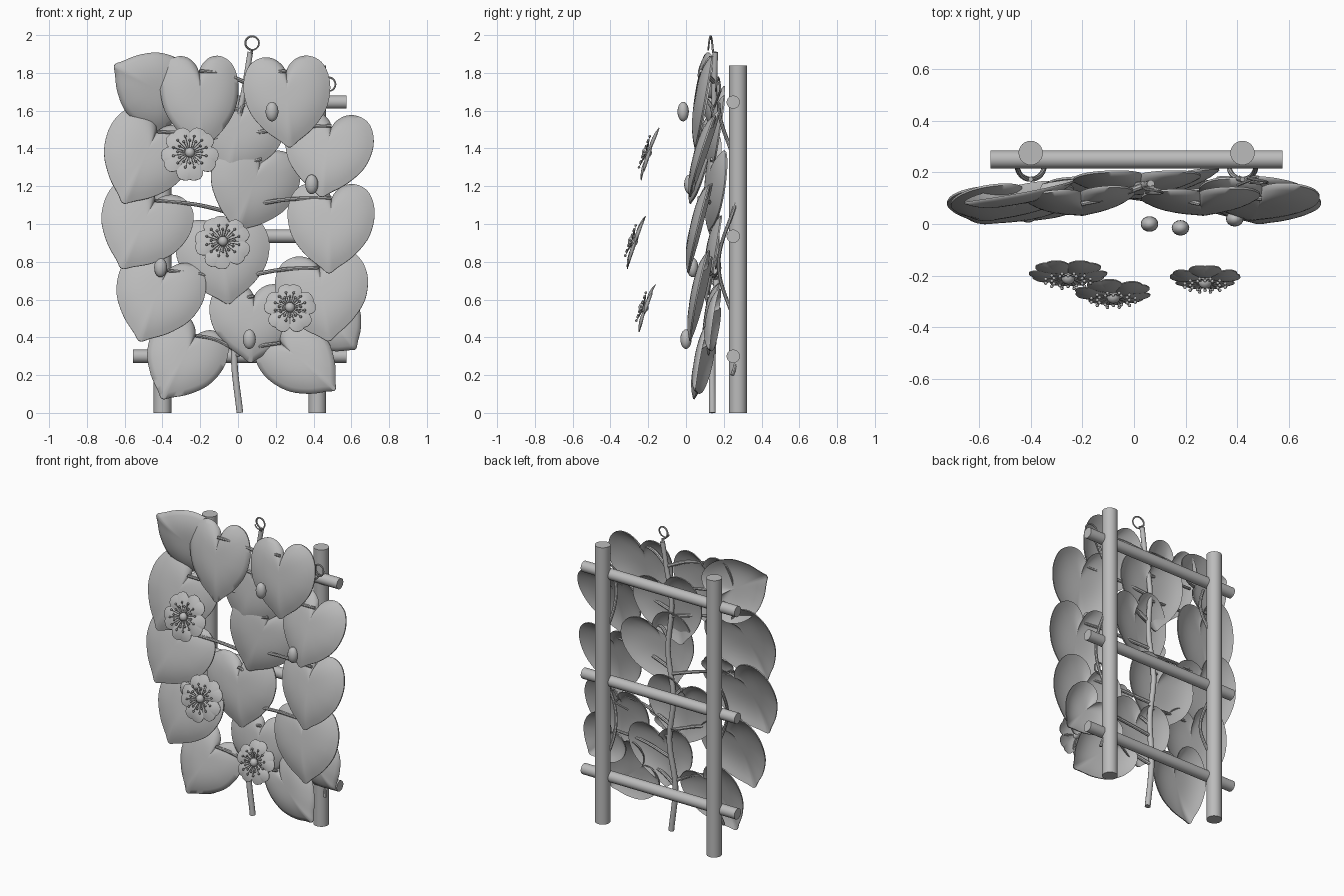
import bpy, bmesh, math
from mathutils import Vector, Matrix

if "Cube" in bpy.data.objects:
    bpy.data.objects.remove(bpy.data.objects["Cube"])

grey = bpy.data.materials.new("plain_grey")
grey.diffuse_color = (0.5, 0.5, 0.5, 1)
grey.use_nodes = True
grey.node_tree.nodes["Principled BSDF"].inputs["Base Color"].default_value = grey.diffuse_color


def finish(name, bm, angle=40):
    bmesh.ops.recalc_face_normals(bm, faces=bm.faces)
    me = bpy.data.meshes.new(name)
    bm.to_mesh(me)
    bm.free()
    ob = bpy.data.objects.new(name, me)
    bpy.context.collection.objects.link(ob)
    me.materials.append(grey)
    bpy.ops.object.select_all(action='DESELECT')
    ob.select_set(True)
    bpy.context.view_layer.objects.active = ob
    bpy.ops.object.shade_smooth_by_angle(angle=math.radians(angle))
    return ob


def spline(pts, steps):
    """Smooth points through the given control points."""
    pts = [Vector(p) for p in pts]
    ext = [2 * pts[0] - pts[1]] + pts + [2 * pts[-1] - pts[-2]]
    out = []
    for i in range(len(pts) - 1):
        a, b, c, d = ext[i:i + 4]
        for s in range(steps):
            t = s / steps
            out.append(0.5 * (2 * b + (c - a) * t + (2 * a - 5 * b + 4 * c - d) * t * t
                              + (3 * b - a - 3 * c + d) * t ** 3))
    return out + [pts[-1]]


def tube(bm, path, r0, r1=None, sides=10):
    r1 = r0 if r1 is None else r1
    rings, n = [], len(path)
    up = None
    for i, p in enumerate(path):
        d = (path[min(i + 1, n - 1)] - path[max(i - 1, 0)]).normalized()
        if up is None:
            up = d.orthogonal().normalized()
        up = (up - d * up.dot(d)).normalized()
        side = d.cross(up)
        r = r0 + (r1 - r0) * i / (n - 1)
        rings.append([bm.verts.new(p + r * (up * math.cos(a) + side * math.sin(a)))
                      for a in (k * math.tau / sides for k in range(sides))])
    for a, b in zip(rings, rings[1:]):
        for k in range(sides):
            j = (k + 1) % sides
            bm.faces.new((a[k], a[j], b[j], b[k]))
    bm.faces.new(rings[0])
    bm.faces.new(rings[-1])


def ball(bm, loc, size, seg=12):
    bmesh.ops.create_uvsphere(bm, u_segments=seg, v_segments=seg // 2 + 2, radius=1,
                              matrix=Matrix.Translation(loc) @ Matrix.Diagonal((*size, 1)))


def sheet(bm, outline, centre, matrix, height, rings=8, thick=0.008):
    """Domed thin sheet filling a closed outline, with a front and a back skin."""
    skins = []
    for off in (0, -thick):
        rows = []
        for k in range(1, rings + 1):
            t = k / rings
            rows.append([bm.verts.new(matrix @ Vector((*(centre + (p - centre) * t),
                         height(t, centre + (p - centre) * t) + off))) for p in outline])
        mid = bm.verts.new(matrix @ Vector((*centre, height(0, centre) + off)))
        n = len(outline)
        for i in range(n):
            j = (i + 1) % n
            bm.faces.new((mid, rows[0][i], rows[0][j]))
            for a, b in zip(rows, rows[1:]):
                bm.faces.new((a[i], b[i], b[j], a[j]))
        skins.append(rows[-1])
    for i in range(len(outline)):
        j = (i + 1) % len(outline)
        bm.faces.new((skins[0][i], skins[1][i], skins[1][j], skins[0][j]))


# Trellis posts and rails
for name, x in (("left_post", -0.40), ("right_post", 0.42)):
    bm = bmesh.new()
    tube(bm, [Vector((x, 0.275, 0)), Vector((x, 0.275, 1.84))], 0.047, sides=24)
    finish(name, bm)
for name, z in (("lower_rail", 0.30), ("middle_rail", 0.935), ("upper_rail", 1.645)):
    bm = bmesh.new()
    tube(bm, [Vector((-0.555, 0.25, z)), Vector((0.575, 0.25, z))], 0.035, sides=20)
    finish(name, bm)

# Main vine stem
stem = spline([(0.01, 0.14, 0), (-0.02, 0.14, 0.3), (0.01, 0.16, 0.6), (-0.02, 0.16, 0.9),
               (0.02, 0.16, 1.2), (0, 0.15, 1.5), (0.04, 0.15, 1.75), (0.065, 0.155, 1.91)], 8)
bm = bmesh.new()
tube(bm, stem, 0.018, 0.015, 12)
finish("main_stem", bm)

# Thin side vines winding round the posts
for name, x, s in (("left_side_vine", -0.40, 1), ("right_side_vine", 0.42, -1)):
    bm = bmesh.new()
    tube(bm, [Vector((x + s * 0.052 * math.sin(a), 0.225 - 0.052 * math.cos(a), 1.64 - 1.44 * i / 64))
              for i, a in ((i, i * 1.69 * math.tau / 64) for i in range(65))], 0.010, sides=8)
    finish(name, bm)

# Heart leaves: notch point, tip point, width factor, sideways turn
leaves = [
    ((-0.35, 0.13, 1.66), (-0.65, 0.06, 1.84), 0.95, 0.05),
    ((-0.205, 0.10, 1.81), (-0.195, 0.03, 1.395), 0.83, 0.08),
    ((0.255, 0.10, 1.81), (0.275, 0.03, 1.41), 0.95, 0.04),
    ((0.03, 0.17, 1.63), (-0.055, 0.11, 1.25), 1.05, 0),
    ((-0.43, 0.11, 1.49), (-0.605, 0.0, 1.115), 0.92, 0),
    ((0.495, 0.12, 1.52), (0.44, 0.0, 1.15), 1.0, -0.10),
    ((-0.44, 0.09, 1.125), (-0.615, -0.01, 0.77), 1.0, -0.10),
    ((0.495, 0.09, 1.14), (0.48, -0.01, 0.745), 0.95, -0.05),
    ((-0.375, 0.09, 0.755), (-0.52, 0.0, 0.385), 0.97, -0.10),
    ((0.43, 0.09, 0.77), (0.48, 0.0, 0.385), 1.04, -0.05),
    ((0.125, 0.16, 1.345), (-0.005, 0.10, 0.965), 0.99, 0.15),
    ((-0.09, 0.15, 0.96), (-0.05, 0.09, 0.58), 1.08, 0.03),
    ((0.085, 0.14, 0.62), (0.065, 0.09, 0.27), 1.1, 0),
    ((-0.225, 0.11, 0.41), (-0.40, 0.02, 0.08), 0.92, -0.05),
    ((0.225, 0.11, 0.37), (0.51, 0.025, 0.125), 0.82, 0),
    ((0.44, 0.15, 0.55), (0.62, 0.10, 0.34), 1.0, 0),
]
half = [(0, 0), (0.05, 0.09), (0.17, 0.18), (0.33, 0.195), (0.49, 0.11), (0.58, -0.07), (0.59, -0.29),
        (0.51, -0.54), (0.32, -0.77), (0.12, -0.92), (0.035, -0.99), (0, -1)]
right = spline([(x, y, 0) for x, y in half], 4)
heart = [Vector((p.x, p.y)) for p in right] + [Vector((-p.x, p.y)) for p in right[-2:0:-1]]

for i, (notch, tip, width, turn) in enumerate(leaves):
    notch, tip = Vector(notch), Vector(tip)
    size = (notch - tip).length
    along = (notch - tip).normalized()
    front = Vector((turn, -1, 0))
    front = (front - along * front.dot(along)).normalized()
    across = along.cross(front)
    m = Matrix((across * size * width, along * size, front)).transposed().to_4x4()
    m.translation = notch
    bm = bmesh.new()
    # puffed blade, rolled back at the rim
    sheet(bm, heart, Vector((0, -0.3)), m, lambda t, p: 0.046 * (1 - t ** 3) - 0.018)
    finish(f"leaf_{i + 1}", bm, 60)
    # leaf stalk back to the main stem, arching over the lobe
    root = min(stem, key=lambda p: abs(p.z - notch.z + 0.07))
    mid = (root + notch) / 2 + Vector((0, -0.02, 0.015))
    bm = bmesh.new()
    tube(bm, spline([root, mid, notch - Vector((0, 0.022, 0))], 8), 0.012, 0.009, 8)
    finish(f"leaf_stalk_{i + 1}", bm)

# Blossoms: five petals, a centre and stamens
petal = [(0, 0.1), (0.14, 0.16), (0.36, 0.42), (0.47, 0.68), (0.38, 0.92), (0.14, 1.0), (0, 0.96)]
side = spline([(x, y, 0) for x, y in petal], 3)
petal = [Vector((p.x, p.y)) for p in side] + [Vector((-p.x, p.y)) for p in side[-2:0:-1]]
for i, (loc, radius, turn) in enumerate([((-0.255, -0.198, 1.375), 0.15, 36),
                                         ((-0.08, -0.272, 0.905), 0.147, 20),
                                         ((0.275, -0.215, 0.555), 0.135, 0)]):
    base = Matrix.Translation(loc) @ Matrix.Rotation(math.radians(71), 4, 'X')
    bm = bmesh.new()
    for k in range(5):
        m = base @ Matrix.Rotation(math.radians(turn + 72 * k), 4, 'Z') @ Matrix.Diagonal((radius, radius, 1, 1))
        sheet(bm, petal, Vector((0, 0.55)), m,
              lambda t, p: 0.012 * (1 - t * t) - 0.008 * p.y ** 2, 4, 0.004)
    finish(f"blossom_petals_{i + 1}", bm, 60)
    bm = bmesh.new()
    ball(bm, base @ Vector((0, 0, 0.01)), (0.027, 0.027, 0.027))
    for k in range(24):
        a = k * math.tau / 24
        r = 0.088 if k % 2 else 0.062
        d = Vector((math.cos(a), math.sin(a), 0))
        end = base @ (d * r * radius / 0.147 + Vector((0, 0, 0.024)))
        tube(bm, [base @ (d * 0.015 + Vector((0, 0, 0.008))), base @ (d * r * 0.6 + Vector((0, 0, 0.017))), end],
             0.002, sides=5)
        ball(bm, end, (0.007, 0.007, 0.007), 8)
    finish(f"blossom_stamens_{i + 1}", bm)

# Flower buds
for i, loc in enumerate([(0.18, -0.015, 1.595), (0.39, 0.02, 1.21), (-0.41, 0.035, 0.77), (0.06, 0.0, 0.39)]):
    bm = bmesh.new()
    ball(bm, loc, (0.034, 0.03, 0.052), 16)
    finish(f"bud_{i + 1}", bm)

# Curled tendrils at the stem top, upper right and lower right
for i, (c, start) in enumerate([((0.075, 0.13, 1.958), (0.065, 0.15, 1.88)), ((0.48, 0.17, 1.74), (0.40, 0.15, 1.62)),
                                ((0.41, 0.17, 0.80), (0.32, 0.15, 0.72))]):
    path = [Vector(start)] + [Vector(c) + Vector((0.036 * math.sin(a), 0.012 * math.sin(a * 0.5), 0.036 * math.cos(a)))
                              for a in (math.pi + k * math.tau / 20 for k in range(25))]
    bm = bmesh.new()
    tube(bm, path, 0.006, 0.004, 8)
    finish(f"tendril_{i + 1}", bm)
